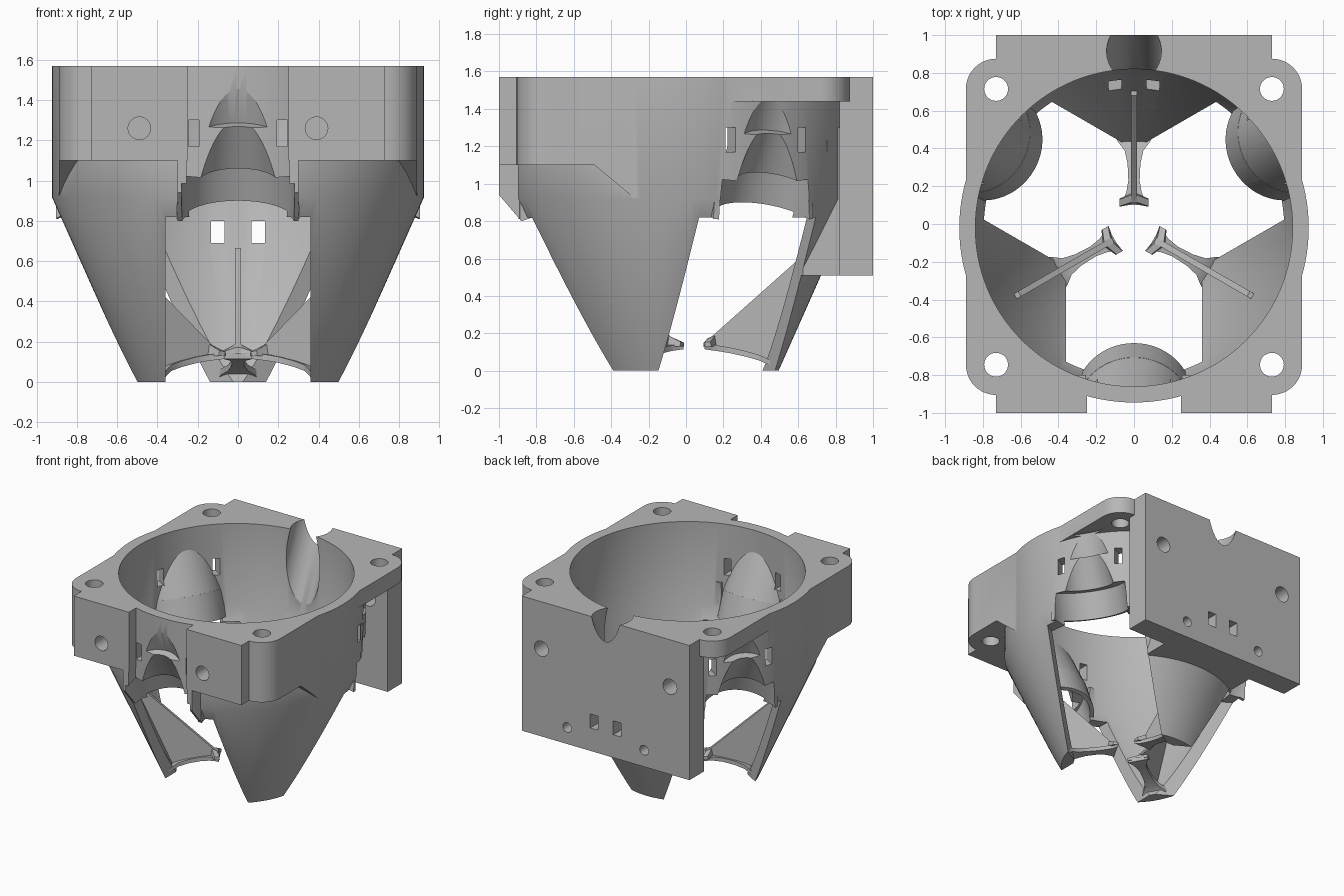
import bpy, bmesh, math
from mathutils import Matrix, Vector

if "Cube" in bpy.data.objects:
    bpy.data.objects.remove(bpy.data.objects["Cube"])

CY = -0.02                       # centre line of the funnel
TILT = math.radians(21)          # lean of the three side channels
grey = bpy.data.materials.new("plain grey")
grey.diffuse_color = (0.47, 0.47, 0.47, 1)
grey.use_nodes = True
grey.node_tree.nodes["Principled BSDF"].inputs["Base Color"].default_value = grey.diffuse_color


def make(name, bm, mat=Matrix()):
    bmesh.ops.transform(bm, matrix=mat, verts=bm.verts)
    bmesh.ops.recalc_face_normals(bm, faces=bm.faces)
    me = bpy.data.meshes.new(name)
    bm.to_mesh(me)
    bm.free()
    me.materials.append(grey)
    ob = bpy.data.objects.new(name, me)
    bpy.context.collection.objects.link(ob)
    return ob


def loft(name, rings, mat=Matrix()):
    """Closed solid skinned through rings of equal point count."""
    bm = bmesh.new()
    vs = [[bm.verts.new(p) for p in ring] for ring in rings]
    n = len(vs[0])
    for a, b in zip(vs, vs[1:]):
        for i in range(n):
            bm.faces.new((a[i], a[(i + 1) % n], b[(i + 1) % n], b[i]))
    bm.faces.new(vs[0])
    bm.faces.new(vs[-1])
    return make(name, bm, mat)


def box(name, x, y, z, mat=Matrix()):
    pts = [(x[0], y[0]), (x[1], y[0]), (x[1], y[1]), (x[0], y[1])]
    return loft(name, [[(a, b, h) for a, b in pts] for h in z], mat)


def lathe(name, profile, closed, n=128):
    """Turned part: a ring section, or a solid if not closed."""
    mat = Matrix.Translation((0, CY, 0))
    circ = [(math.cos(2 * math.pi * i / n), math.sin(2 * math.pi * i / n)) for i in range(n)]
    rings = [[(r * c, r * s, z) for c, s in circ] for r, z in profile]
    if not closed:
        return loft(name, rings, mat)
    bm = bmesh.new()
    vs = [[bm.verts.new(p) for p in ring] for ring in rings]
    for k in range(len(vs)):
        a, b = vs[k], vs[(k + 1) % len(vs)]
        for i in range(n):
            bm.faces.new((a[i], a[(i + 1) % n], b[(i + 1) % n], b[i]))
    return make(name, bm, mat)


def rod(name, r, p, q, n=40):
    p, q = Vector(p), Vector(q)
    bm = bmesh.new()
    bmesh.ops.create_cone(bm, cap_ends=True, segments=n, radius1=r, radius2=r, depth=(q - p).length)
    rot = (q - p).to_track_quat('Z', 'Y').to_matrix().to_4x4()
    return make(name, bm, Matrix.Translation((p + q) / 2) @ rot)


def channel(name, r0, r1, t0, t1, reach, mat):
    """Half-round prism, round towards the middle, flat outwards."""
    def section(r, t):
        arc = [math.pi / 2 + math.pi * i / 32 for i in range(33)]
        return [(reach, r, t)] + [(r * math.cos(a), r * math.sin(a), t) for a in arc] + [(reach, -r, t)]
    return loft(name, [section(r0, t0), section(r1, t1)], mat)


def boolean(ob, other, op='DIFFERENCE'):
    mod = ob.modifiers.new("b", 'BOOLEAN')
    mod.operation, mod.object, mod.solver = op, other, 'EXACT'
    dg = bpy.context.evaluated_depsgraph_get()
    me = bpy.data.meshes.new_from_object(ob.evaluated_get(dg))
    ob.modifiers.clear()
    ob.data = me
    bpy.data.objects.remove(other)


def spoke(deg):
    return Matrix.Translation((0, CY, 0)) @ Matrix.Rotation(math.radians(deg), 4, 'Z')


def window(deg):
    return box("window", (0.0, 1.2), (-0.36, 0.36), (-0.1, 0.82), spoke(deg))


def inner_core():
    return lathe("core", [(0.41, -0.1), (0.46, 0), (0.88, 0.92), (0.88, 1.7)], False)


WINDOWS, LEGS = (-90, 30, 150), (90, 210, 330)

# Funnel wall with three window openings
body = lathe("funnel_body", [(0.515, 0), (0.925, 0.92), (0.925, 1.57),
                             (0.84, 1.57), (0.84, 0.92), (0.43, 0)], True)
for a in WINDOWS:
    boolean(body, window(a))

# Rounded square flange, deep at the front and thin at the back
corner = []
for k, (sx, sy) in enumerate(((1, 1), (-1, 1), (-1, -1), (1, -1))):
    for i in range(13):
        a = math.radians(90 * k + 7.5 * i)
        corner.append((sx * 0.73 + 0.16 * math.cos(a), sy * 0.73 - 0.015 + 0.16 * math.sin(a)))
flange = loft("flange", [[(x, y, z) for x, y in corner] for z in (0.9, 1.57)])
under = [(-1.2, 0.5), (-1.2, 1.1), (-0.49, 1.1), (-0.28, 0.925), (0, 0.925), (0, 1.44), (1.2, 1.44), (1.2, 0.5)]
boolean(flange, loft("under", [[(x, y, z) for y, z in under] for x in (-1.2, 1.2)]))

# Front mounting blocks and back plate with its web to the funnel
for s in (-1, 1):
    boolean(flange, box("block", sorted((s * 0.25, s * 0.73)), (-1, -0.7), (1.1, 1.57)), 'UNION')
boolean(flange, box("back_plate", (-0.73, 0.73), (0.82, 1), (0.51, 1.57)), 'UNION')
web = box("plate_web", (-0.4, 0.4), (0.55, 0.9), (0.51, 1.3))
for a in (30, 150):
    boolean(web, window(a))
boolean(flange, web, 'UNION')
boolean(flange, inner_core())
boolean(body, flange, 'UNION')

# Tilted channel shells bulging into the bore, flush with the outer wall
frames = []
for a in WINDOWS:
    tilted = spoke(a) @ Matrix.Translation((0.90, 0, 0.80)) @ Matrix.Rotation(TILT, 4, 'Y')
    frames.append((spoke(a), tilted))
    for r1, t0, t1, reach in ((0.255, 0.2, 0.66, 0.0), (0.31, 0.0, 0.21, 0.15)):
        shell = channel("shell", 0.31, r1, t0, t1, reach, tilted)
        boolean(shell, lathe("clip", [(0.92, 0.5), (0.92, 1.565)], False), 'INTERSECT')
        boolean(body, shell, 'UNION')

# Cheeks under the front blocks beside the channel
cheek = [(-1.0, 1.11), (-1.0, 0.94), (-0.88, 0.80), (-0.82, 0.82), (-0.8, 1.11)]
for s in (-1, 1):
    boolean(body, loft("cheek", [[(x, y, z) for y, z in cheek] for x in (s * 0.255, s * 0.30)]), 'UNION')

# Channel recesses with a step, and strap slots
for base, tilted in frames:
    boolean(body, channel("wide_recess", 0.28, 0.28, -0.25, 0.203, 0.2, tilted))
    boolean(body, channel("narrow_recess", 0.20, 0.16, 0.19, 0.45, 0.17, tilted))
    boolean(body, channel("upper_recess", 0.212, 0.212, 0.44, 0.62, 0.1, tilted))
    for s in (-1, 1):
        boolean(body, box("strap_slot", (0.6, 1.0), (s * 0.22 - 0.027, s * 0.22 + 0.027), (1.17, 1.3), base))

# Screw holes, plate holes and the sloping cable scoop
for x in (-0.73, 0.73):
    for y in (0.715, -0.745):
        boolean(body, rod("corner_hole", 0.063, (x, y, 1.0), (x, y, 1.7)))
for x in (-0.49, 0.39):
    boolean(body, rod("front_hole", 0.056, (x, -1.1, 1.26), (x, -0.82, 1.26)))
for s in (-1, 1):
    boolean(body, rod("plate_hole", 0.06, (s * 0.56, 0.75, 1.2), (s * 0.56, 1.1, 1.2)))
    boolean(body, rod("small_hole", 0.038, (s * 0.335, 0.75, 0.64), (s * 0.335, 1.1, 0.64)))
    boolean(body, box("plate_slot", (s * 0.1 - 0.034, s * 0.1 + 0.034), (0.4, 1.1), (0.69, 0.80)))
boolean(body, rod("scoop", 0.145, (0, 1.005, 1.77), (0, 0.655, 0.99), 64))

# Legs: thin fin above a waisted ledge that flares at the tip
ledge_rows = [(0.50, 0.11, 0.03), (0.455, 0.085, 0.065), (0.41, 0.05, 0.085), (0.34, 0.034, 0.105),
              (0.25, 0.03, 0.125), (0.19, 0.04, 0.135), (0.15, 0.055, 0.14), (0.12, 0.078, 0.145)]
fin = [(0.13, 0.13), (0.46, 0.05), (0.50, 0.08), (0.745, 0.66), (0.70, 0.665), (0.16, 0.185), (0.13, 0.17)]
parts = [body]
for a in LEGS:
    parts.append(loft("leg_ledge", [[(r, -w, z - 0.03), (r, w, z - 0.03), (r, w, z), (r, -w, z)]
                                    for r, w, z in ledge_rows], spoke(a)))
    parts.append(loft("leg_fin", [[(r, y, z) for r, z in fin] for y in (-0.016, 0.016)], spoke(a)))
    # raised tip, highest along its middle
    tip = [[(0.125, 0.13), (0.19, 0.13), (0.18, 0.195), (0.14, 0.175)],
           [(0.112, 0.13), (0.155, 0.13), (0.15, 0.155), (0.114, 0.15)]]
    for s in (-1, 1):
        parts.append(loft("leg_tip", [[(r, s * w, z) for r, z in sec] for sec, w in zip(tip, (0, 0.076))], spoke(a)))

# Smooth curved walls, sharp edges kept
bpy.ops.object.select_all(action='DESELECT')
for ob in parts:
    ob.select_set(True)
bpy.context.view_layer.objects.active = body
bpy.ops.object.shade_smooth_by_angle(angle=math.radians(25))
